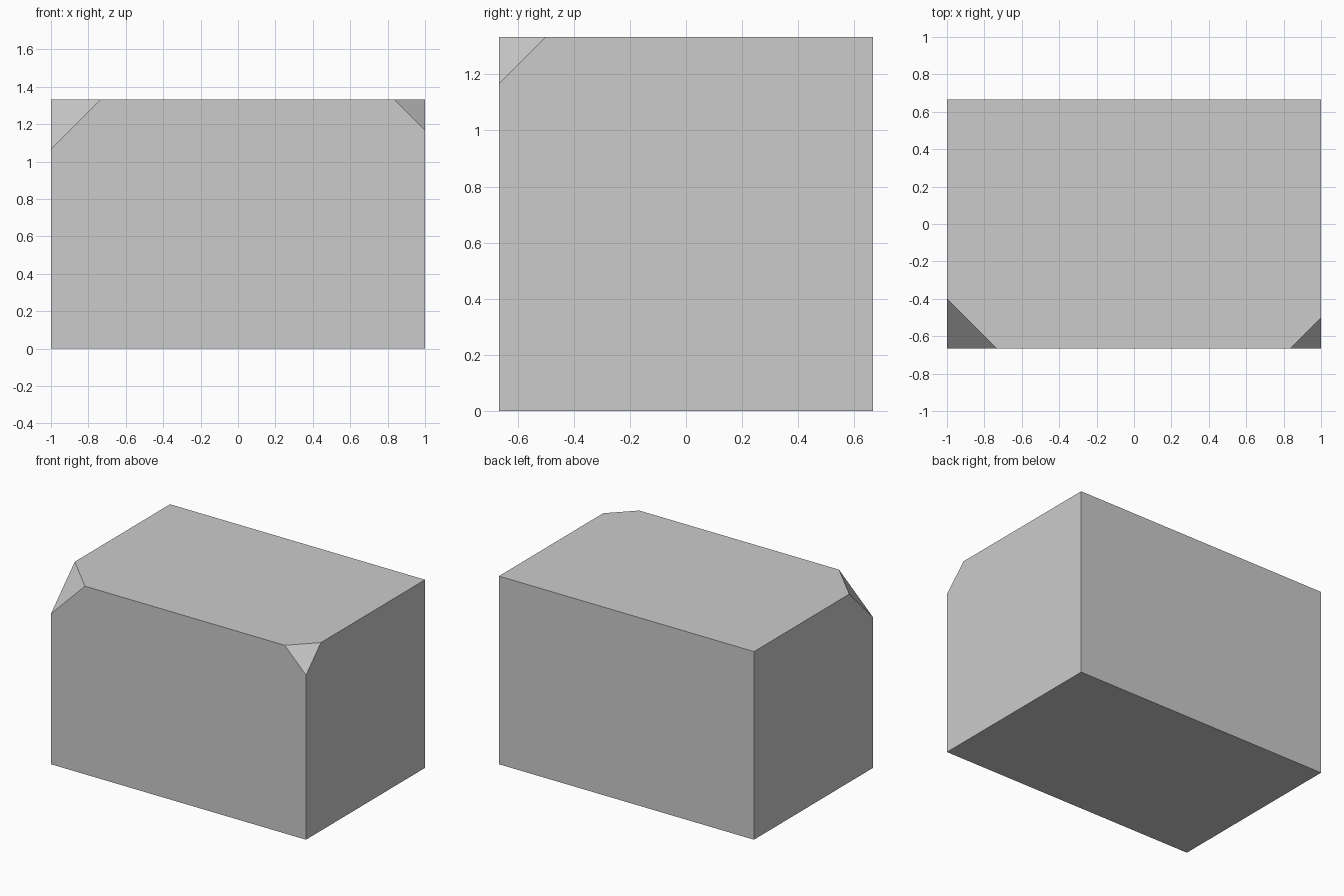
import bpy, bmesh
from mathutils import Vector

if "Cube" in bpy.data.objects:
    bpy.data.objects.remove(bpy.data.objects["Cube"])

W, D, H = 2.0, 4 / 3, 4 / 3


def cut_corner(bm, side, size):
    """Slice the front top corner on the given side (-1 left, 1 right)."""
    corner = Vector((side * W / 2, -D / 2, H))
    outward = Vector((side, -1, 1)).normalized()
    point = corner - Vector((0, 0, size))
    geom = bm.verts[:] + bm.edges[:] + bm.faces[:]
    bmesh.ops.bisect_plane(bm, geom=geom, plane_co=point, plane_no=outward,
                           clear_outer=True)
    rim = [e for e in bm.edges if e.is_boundary]
    bmesh.ops.holes_fill(bm, edges=rim, sides=0)


# Block standing on the ground
bm = bmesh.new()
bmesh.ops.create_cube(bm, size=1)
for v in bm.verts:
    v.co = Vector((v.co.x * W, v.co.y * D, (v.co.z + 0.5) * H))

# Large left and small right corner cuts
cut_corner(bm, -1, 0.2667)
cut_corner(bm, 1, 0.1667)
bmesh.ops.recalc_face_normals(bm, faces=bm.faces[:])

mesh = bpy.data.meshes.new("clipped_block")
bm.to_mesh(mesh)
bm.free()
bpy.context.collection.objects.link(bpy.data.objects.new("clipped_block", mesh))
